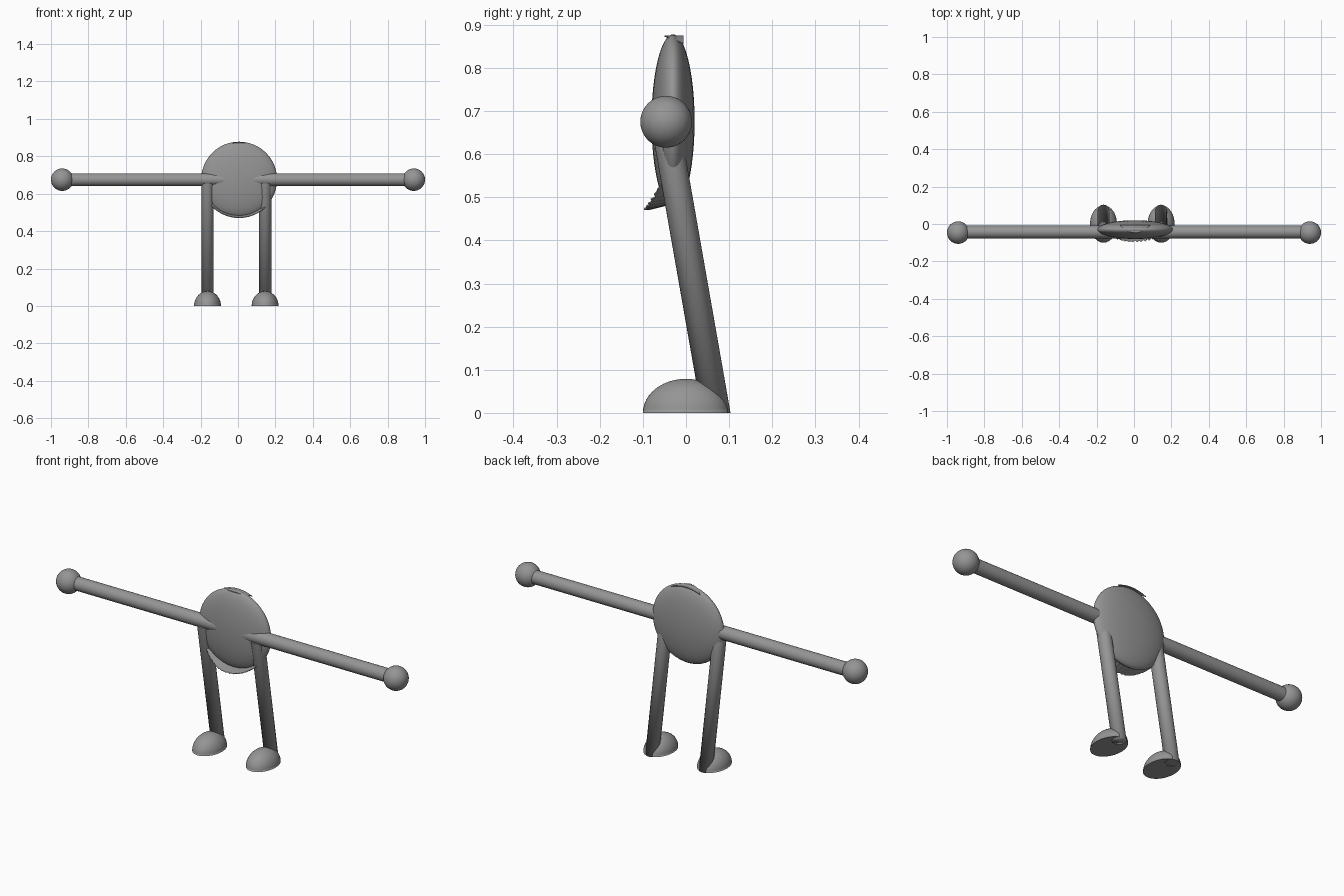
import bpy, bmesh, math, random
from mathutils import Vector

if "Cube" in bpy.data.objects:
    bpy.data.objects.remove(bpy.data.objects["Cube"])

random.seed(4)
grey = bpy.data.materials.new("mid grey")
grey.diffuse_color = (0.3, 0.3, 0.3, 1)
grey.use_nodes = True
grey.node_tree.nodes["Principled BSDF"].inputs["Base Color"].default_value = grey.diffuse_color


def finish(obj, name, smooth=True):
    obj.name = name
    obj.data.materials.append(grey)
    if smooth:
        bpy.ops.object.select_all(action='DESELECT')
        obj.select_set(True)
        bpy.context.view_layer.objects.active = obj
        bpy.ops.object.shade_smooth_by_angle(angle=math.radians(35))
    return obj


def ellipsoid(name, centre, radii):
    bpy.ops.mesh.primitive_uv_sphere_add(segments=48, ring_count=24, location=centre)
    obj = bpy.context.object
    obj.scale = radii
    bpy.ops.object.transform_apply(location=False, rotation=False, scale=True)
    return finish(obj, name)


def rod(name, start, end, radius):
    a, b = Vector(start), Vector(end)
    bpy.ops.mesh.primitive_cylinder_add(vertices=32, radius=radius, depth=(b - a).length,
                                        location=(a + b) / 2)
    obj = bpy.context.object
    obj.rotation_euler = (b - a).to_track_quat('Z', 'Y').to_euler()
    return finish(obj, name)


def cut_flat(obj):
    """Trim everything below the ground and close the sole."""
    bm = bmesh.new()
    bm.from_mesh(obj.data)
    plane_z = -obj.location.z
    result = bmesh.ops.bisect_plane(bm, geom=bm.verts[:] + bm.edges[:] + bm.faces[:],
                                    plane_co=(0, 0, plane_z), plane_no=(0, 0, 1), clear_inner=True)
    rim = [e for e in result["geom_cut"] if isinstance(e, bmesh.types.BMEdge)]
    bmesh.ops.holes_fill(bm, edges=[e for e in bm.edges if e.is_boundary] or rim)
    bmesh.ops.recalc_face_normals(bm, faces=bm.faces[:])
    bm.to_mesh(obj.data)
    bm.free()


def torn_strip(name, middle, half, back_y, reach, inner, outer):
    """Curved strip following the body rim, with a ragged front edge."""
    bm = bmesh.new()
    pairs = []
    count = 36
    for i in range(count + 1):
        t = 2 * i / count - 1
        a = math.radians(middle + half * t)
        depth = reach * (1 - t * t) * (1 if i % 2 else random.uniform(0.8, 0.95))
        pairs.append([bm.verts.new((0.006 + r * math.cos(a), y, 0.675 + r * math.sin(a)))
                      for r, y in ((inner, back_y), (outer, back_y - depth))])
    for p, q in zip(pairs, pairs[1:]):
        bm.faces.new((p[0], q[0], q[1], p[1]))
    mesh = bpy.data.meshes.new(name)
    bm.to_mesh(mesh)
    bm.free()
    obj = bpy.data.objects.new(name, mesh)
    bpy.context.collection.objects.link(obj)
    obj.modifiers.new("thickness", 'SOLIDIFY').thickness = 0.003
    return finish(obj, name, False)


# Flattened round body, with ragged lip below and rim on top
ellipsoid("body", (0.006, -0.03, 0.676), (0.203, 0.05, 0.202))
torn_strip("lower_lip", 270, 56, -0.035, 0.062, 0.192, 0.205)
torn_strip("top_rim", 90, 24, -0.006, 0.044, 0.2, 0.2)

# Arms, hands, legs and feet
for side, s, leg_x in (("left", -1, -0.163), ("right", 1, 0.145)):
    rod(side + "_arm", (0, -0.043, 0.675), (s * 0.94, -0.043, 0.675), 0.034)
    ellipsoid(side + "_hand", (s * 0.94, -0.046, 0.675), (0.06, 0.06, 0.06))
    leg = rod(side + "_leg", (leg_x, 0.075, -0.03), (leg_x, -0.046, 0.66), 0.033)
    bpy.context.view_layer.objects.active = leg
    bpy.ops.object.transform_apply(location=False, rotation=True, scale=False)
    cut_flat(leg)
    foot = ellipsoid(side + "_foot", (leg_x, 0, 0), (0.072, 0.1, 0.079))
    cut_flat(foot)
